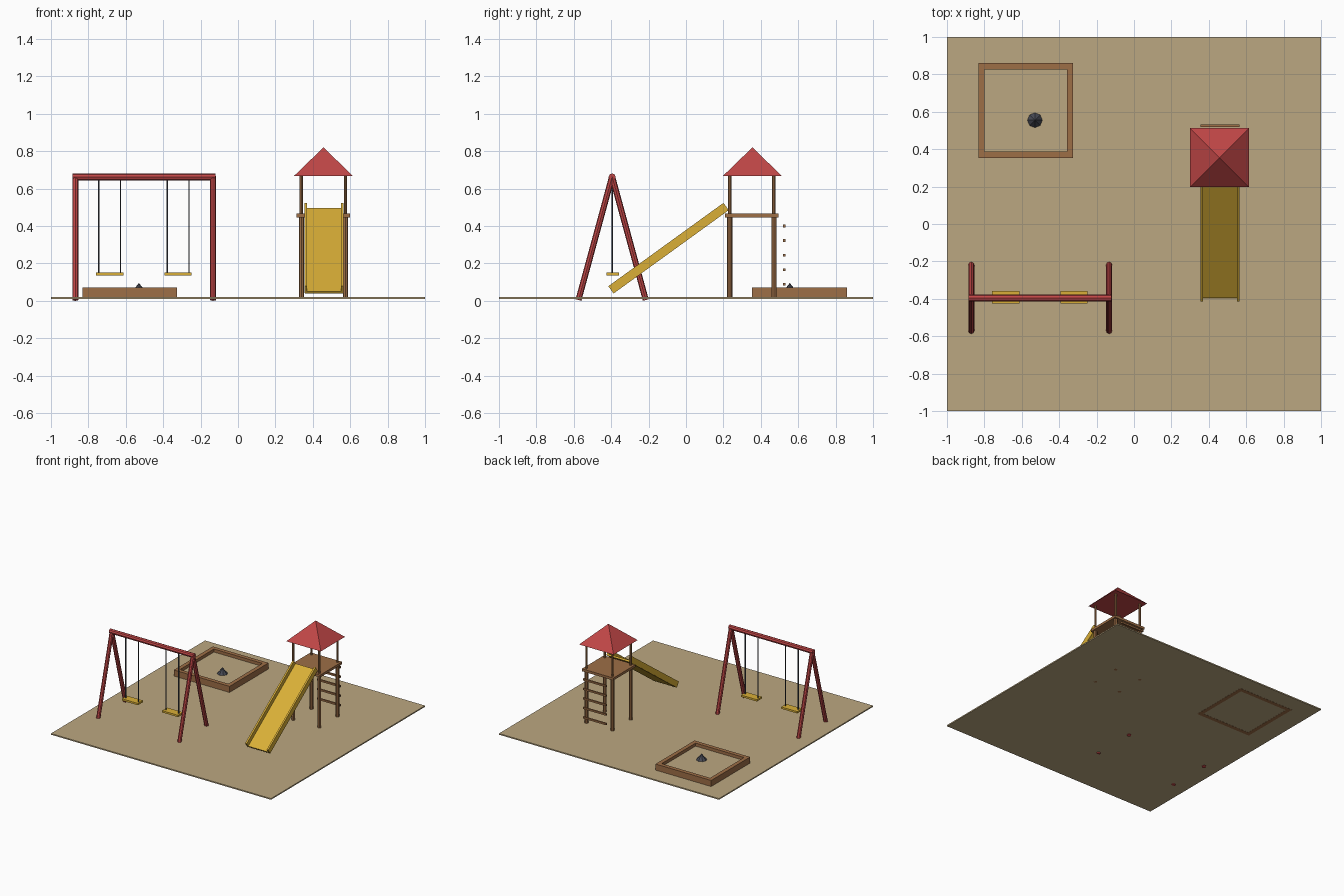
import bpy
from math import pi, atan2, cos, sin
from mathutils import Vector, Matrix

cube = bpy.data.objects.get("Cube")
if cube:
    bpy.data.objects.remove(cube, do_unlink=True)


def material(name, *rgb):
    m = bpy.data.materials.new(name)
    m.use_nodes = True
    m.diffuse_color = (*rgb, 1)
    bsdf = next(n for n in m.node_tree.nodes if n.type == 'BSDF_PRINCIPLED')
    bsdf.inputs["Base Color"].default_value = (*rgb, 1)
    return m


SAND = material("sand", 0.50, 0.39, 0.22)
RED = material("red paint", 0.53, 0.062, 0.062)
YELLOW = material("yellow plastic", 0.70, 0.43, 0.038)
WOOD = material("wood", 0.34, 0.157, 0.062)
STEEL = material("dark steel", 0.065, 0.07, 0.092)


def finish(name, mat):
    ob = bpy.context.object
    ob.name = name
    ob.data.materials.append(mat)
    return ob


def box(name, mat, centre, size, tilt=0):
    """Box with given centre and full size, tilted about x."""
    bpy.ops.mesh.primitive_cube_add(size=1, location=centre, rotation=(tilt, 0, 0))
    bpy.context.object.scale = size
    return finish(name, mat)


def rod(name, mat, a, b, radius, sides=8):
    """Cylinder from point a to point b."""
    a, b = Vector(a), Vector(b)
    d = b - a
    bpy.ops.mesh.primitive_cylinder_add(
        vertices=sides, radius=radius, depth=d.length, location=(a + b) / 2,
        rotation=d.to_track_quat('Z', 'Y').to_euler())
    return finish(name, mat)


# Ground slab
box("ground", SAND, (0, 0, 0.015), (2, 2, 0.01))

# Swing frame
SY = -0.395
rod("swing_top_bar", RED, (-0.885, SY, 0.662), (-0.12, SY, 0.662), 0.019)
for side, x in (("right", -0.87), ("left", -0.133)):
    for end, s in (("front", -1), ("back", 1)):
        rod(f"swing_leg_{end}_{side}", RED, (x, SY + s * 0.18, 0.004),
            (x, SY, 0.665), 0.016)

# Swing seats and chains
for side, x in (("right", -0.686), ("left", -0.32)):
    box(f"swing_seat_{side}", YELLOW, (x, SY + 0.003, 0.143), (0.145, 0.065, 0.015))
    for s in (-1, 1):
        cx = x + s * 0.058
        rod(f"swing_chain_{side}", STEEL, (cx, SY, 0.145), (cx, SY, 0.655), 0.004, 6)

# Sandbox walls and filling
BX, BY, HALF, WALL = -0.578, 0.607, 0.253, 0.033
for s in (-1, 1):
    off = s * (HALF - WALL / 2)
    box("sandbox_wall_long", WOOD, (BX, BY + off, 0.0395), (2 * HALF, WALL, 0.061))
    box("sandbox_wall_short", WOOD, (BX + off, BY, 0.0395),
        (WALL, 2 * (HALF - WALL), 0.061))
inner = 2 * (HALF - WALL)
box("sandbox_sand", SAND, (BX, BY, 0.03), (inner, inner, 0.03))

# Toy cone lying in the sand
bpy.ops.mesh.primitive_cone_add(vertices=8, radius1=0.04, depth=0.05,
                                location=(-0.53, 0.555, 0.07))
finish("toy_cone", STEEL)

# Tower posts, platform and roof
TX, TY, POST = 0.457, 0.352, 0.118
for sx in (-1, 1):
    for sy in (-1, 1):
        x, y = TX + sx * POST, TY + sy * POST
        rod("tower_post", WOOD, (x, y, 0.01), (x, y, 0.45), 0.014)
        rod("roof_post", WOOD, (x, y, 0.45), (x, y, 0.675), 0.009)
box("tower_platform", WOOD, (TX, TY, 0.456), (0.286, 0.286, 0.02))
bpy.ops.mesh.primitive_cone_add(vertices=4, radius1=0.157 * 2 ** 0.5, depth=0.152,
                                location=(TX, TY + 0.003, 0.744), rotation=(0, 0, pi / 4))
finish("tower_roof", RED)

# Ladder rungs behind the tower
for i in range(5):
    box("ladder_rung", WOOD, (0.46, 0.525, 0.088 + i * 0.078), (0.21, 0.014, 0.014))

# Slide bed with two side rails
TILT = atan2(0.445, 0.615)
MID = Vector((0.46, -0.094, 0.282))
normal = Vector((0, -sin(TILT), cos(TILT)))
box("slide_bed", YELLOW, MID - normal * 0.018, (0.205, 0.758, 0.014), TILT)
for side, s in (("right", -1), ("left", 1)):
    box(f"slide_rail_{side}", YELLOW, MID + Vector((s * 0.098, 0, 0)),
        (0.014, 0.76, 0.046), TILT)
